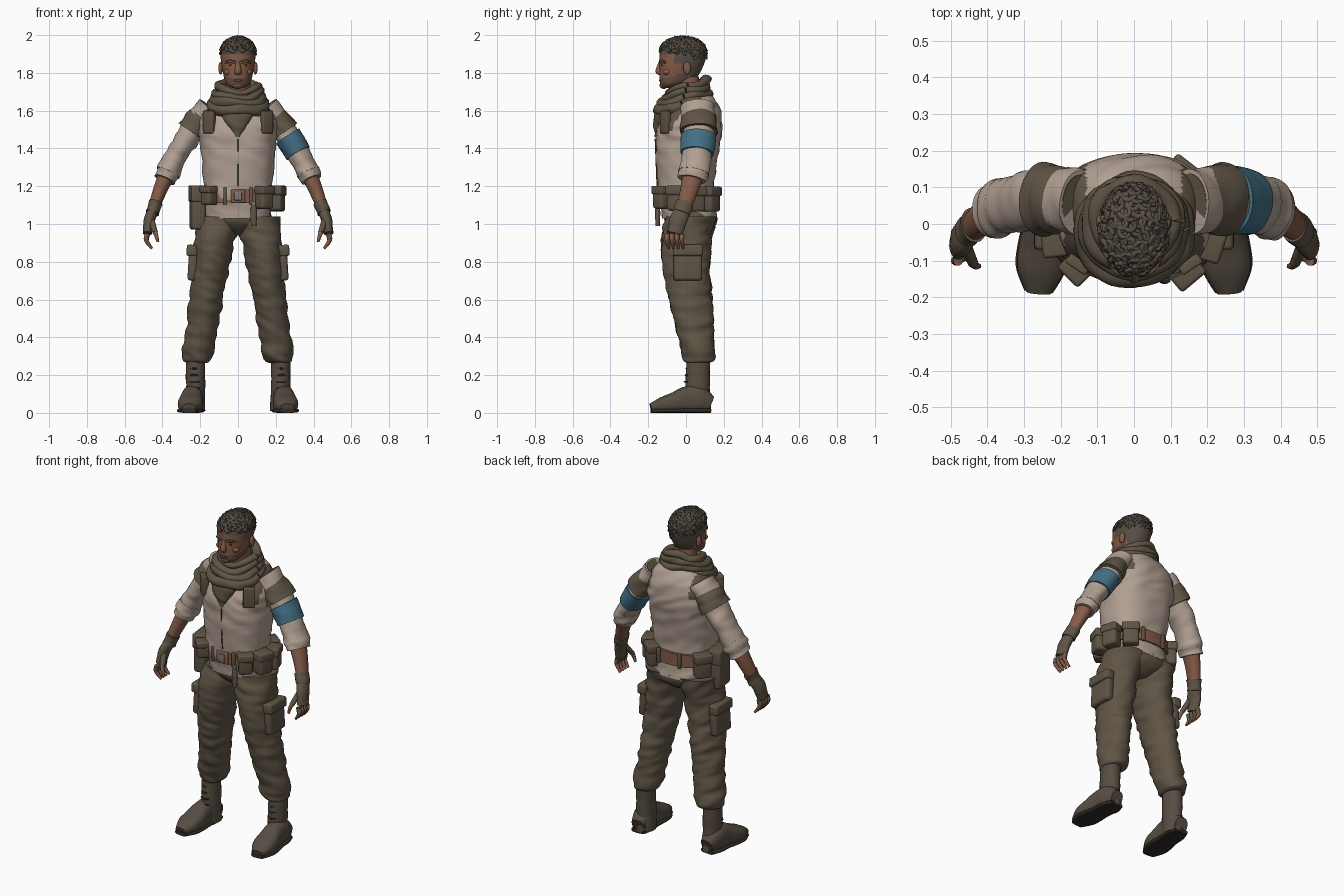
import bpy, bmesh, math, random
from mathutils import Vector, Matrix, noise

random.seed(4)
if "Cube" in bpy.data.objects:
    bpy.data.objects.remove(bpy.data.objects["Cube"])

SIDES = ((-1, "right"), (1, "left"))
ACROSS, UP = Vector((0, 1, 0)), Vector((0, 0, 1))


def material(name, *colour):
    surface = bpy.data.materials.new(name)
    surface.use_nodes = True
    surface.diffuse_color = (*colour, 1)
    for node in surface.node_tree.nodes:
        if node.type == "BSDF_PRINCIPLED":
            node.inputs["Base Color"].default_value = (*colour, 1)
            node.inputs["Roughness"].default_value = .9
    return surface


KHAKI = material("khaki cloth", .115, .09, .06)
SHIRT = material("pale shirt", .44, .35, .29)
SKIN = material("skin", .24, .105, .065)
LEATHER = material("belt leather", .22, .105, .065)
BLUE = material("blue band", .055, .16, .23)
HAIR = material("hair", .1, .08, .06)
STUBBLE = material("stubble", .14, .08, .055)
DARK = material("dark detail", .03, .025, .02)
METAL = material("dull metal", .2, .19, .18)
BOOT = material("boot leather", .095, .075, .055)


def finish(name, bm, mats, rule=None):
    """Turn a bmesh into a shaded object, colouring faces by a rule."""
    bmesh.ops.recalc_face_normals(bm, faces=bm.faces)
    for face in bm.faces:
        face.smooth = True
        if rule:
            face.material_index = rule(face.calc_center_median())
    mesh = bpy.data.meshes.new(name)
    bm.to_mesh(mesh)
    bm.free()
    mesh.set_sharp_from_angle(angle=math.radians(50))
    for surface in mats:
        mesh.materials.append(surface)
    bpy.context.collection.objects.link(bpy.data.objects.new(name, mesh))


def spline(rings, steps):
    """Smooth interpolation through rings of (x, y, z, radius, depth radius)."""
    padded = [rings[0], *rings, rings[-1]]
    path = []
    for before, start, end, after in zip(padded, padded[1:], padded[2:], padded[3:]):
        for step in range(steps):
            t = step / steps
            path.append([q + t / 2 * (r - p + t * (2*p - 5*q + 4*r - s + t * (3*(q - r) + s - p)))
                         for p, q, r, s in zip(before, start, end, after)])
    return path + [list(rings[-1])]


def loft(name, strands, mats, side=1, ref=None, sides=24, steps=5, fold=0, square=1, rule=None, floor=None):
    """Skin elliptical rings; level rings by default, or square to the path when ref is given."""
    bm = bmesh.new()
    for rings in strands:
        path = spline(rings, steps)
        skin = []
        for i, (x, y, z, width, depth) in enumerate(path):
            centre, u, v = Vector((x, y, z)), Vector((1, 0, 0)), ACROSS
            if ref:
                tangent = Vector(path[min(i + 1, len(path) - 1)][:3]) - Vector(path[max(i - 1, 0)][:3])
                u = ref.cross(tangent).normalized()
                v = tangent.cross(u).normalized()
            ring = []
            for k in range(sides):
                angle = math.tau * k / sides
                ca, sa = (math.copysign(abs(w) ** square, w) for w in (math.cos(angle), math.sin(angle)))
                p = centre + u * width * ca + v * depth * sa
                wave = noise.noise(Vector((p.x * 9, p.y * 9, p.z * 24 + 8 * p.x * side)))
                p += (p - centre).normalized() * fold * wave
                if floor is not None:
                    p.z = max(p.z, floor)
                ring.append(bm.verts.new((p.x * side, p.y, p.z)))
            skin.append(ring)
        for low, high in zip(skin, skin[1:]):
            for k in range(sides):
                bm.faces.new((low[k - 1], low[k], high[k], high[k - 1]))
        bm.faces.new(skin[0])
        bm.faces.new(skin[-1])
    finish(name, bm, mats, rule)


def stack(name, mats, levels, x=0, **options):
    """Body of level rings, each given as (height, centre y, half width, half depth)."""
    loft(name, [[(x, y, z, width, depth) for z, y, width, depth in levels]], mats, **options)


def strand(points, radii, depth=1):
    return [(*p, r, r * depth) for p, r in zip(points, radii)]


def arm_point(t):
    """Curve from the collar through the elbow to the wrist."""
    collar, elbow, wrist = Vector((.15, .06, 1.62)), Vector((.37, .09, 1.35)), Vector((.46, -.03, 1.04))
    return collar.lerp(elbow, t).lerp(elbow.lerp(wrist, t), t)


def arm_part(name, mat, side, start, end, thick, thin, fold=.01):
    """Tapered tube along a stretch of the arm."""
    steps = [i / 4 for i in range(5)]
    points = [arm_point(start + (end - start) * t) for t in steps]
    radii = [thick + (thin - thick) * t for t in steps]
    loft(name, [strand(points, radii, 1.28)], [mat], side, ACROSS, 32, 6, fold)


def box(name, at, size, mat, yaw=0, bevel=.01, tilt=0):
    bm = bmesh.new()
    frame = Matrix.Translation(at) @ Matrix.Rotation(yaw, 4, "Z") @ Matrix.Rotation(tilt, 4, "Y")
    bmesh.ops.create_cube(bm, size=1, matrix=frame @ Matrix.Diagonal((*size, 1)))
    bmesh.ops.bevel(bm, geom=bm.edges[:], offset=bevel, segments=3, profile=.5, affect="EDGES")
    finish(name, bm, [mat])


def ball(name, at, size, mat):
    bm = bmesh.new()
    bmesh.ops.create_uvsphere(bm, u_segments=16, v_segments=10, radius=1,
                              matrix=Matrix.Translation(at) @ Matrix.Diagonal((*size, 1)))
    finish(name, bm, [mat])


# Shirt with cloth straps and shoulder yoke
def shirt_rule(p):
    across = abs(p.x)
    strap = p.y < 0 and .12 < across < .19 and p.z > 1.49
    yoke = across > .13 and p.z > (1.54 if p.y > .05 else 1.58)
    return int(strap or yoke)


stack("shirt", [SHIRT, KHAKI], [(1.03, .02, .17, .145), (1.2, 0, .18, .15), (1.42, .01, .2, .17), (1.52, .02, .21, .17),
                                (1.6, .04, .19, .14), (1.66, .05, .14, .1), (1.7, .04, .07, .07)],
      sides=80, steps=9, fold=.01, square=.85, rule=shirt_rule)
stack("shirt_zip", [DARK], [(1.2, -.14, .003, .016), (1.45, -.15, .003, .016)], sides=8)
for s, tag in SIDES:
    box(tag + "_strap_end", (s * .153, -.11, 1.54), (.066, .03, .12), KHAKI, s * .6, .006)

# Scarf: stacked loops and a hanging front point
loops = []
for level in range(4):
    turns = [math.tau * k / 16 for k in range(17)]
    reach = .135 - .01 * level
    loops.append([(reach * math.cos(a), reach * math.sin(a) * .95 + .01 * level - .02,
                   1.63 + .033 * level + .03 * math.sin(a) + .008 * math.sin(3 * a + level),
                   .032 - .003 * level, .03 - .003 * level) for a in turns])
loft("scarf_loops", loops, [KHAKI], ref=UP, sides=14, steps=3, fold=.012)
stack("scarf_point", [KHAKI], [(1.46, -.15, .01, .015), (1.57, -.13, .08, .04), (1.66, -.06, .11, .07)],
      steps=12, fold=.012)


# Neck and head, with hairline and stubble as face regions
def head_rule(p):
    hairline = 1.9 if p.y < -.06 else 1.85 if p.y < -.03 else 1.81 if p.y < .02 else 1.77
    jaw = p.y < .01 and p.z < 1.77 + max(0, p.y + .1) * .45
    return 1 if p.z > hairline else 2 if jaw else 0


stack("neck", [SKIN], [(1.62, .03, .07, .07), (1.78, 0, .064, .068)])
stack("head", [SKIN, HAIR, STUBBLE],
      [(1.72, -.09, .03, .035), (1.74, -.07, .06, .065), (1.78, -.04, .075, .1), (1.86, -.02, .09, .12),
       (1.92, -.015, .09, .12), (1.97, -.015, .06, .08), (1.98, -.015, .01, .02)],
      sides=56, steps=7, square=.92, rule=head_rule)
stack("nose", [SKIN], [(1.86, -.13, .01, .014), (1.81, -.14, .018, .022), (1.79, -.135, .015, .014)], sides=16)
ball("lips", (0, -.134, 1.76), (.026, .008, .006), SKIN)
ball("chin", (0, -.118, 1.735), (.03, .022, .02), STUBBLE)
for s, tag in SIDES:
    ball(tag + "_eye", (s * .034, -.127, 1.84), (.014, .007, .006), DARK)
    ball(tag + "_cheek", (s * .05, -.1, 1.805), (.024, .022, .018), SKIN)
    ball(tag + "_ear", (s * .092, .006, 1.825), (.012, .02, .034), SKIN)
    brow = [Vector((.012, -.134, 1.855)), Vector((.04, -.13, 1.862)), Vector((.066, -.108, 1.855))]
    loft(tag + "_brow_ridge", [strand(brow, (.008, .009, .006))], [SKIN], s, UP, 12)
    raised = [p + Vector((0, -.006, .004)) for p in brow]
    loft(tag + "_eyebrow", [strand(raised, (.004, .005, .003))], [HAIR], s, UP, 8)

# Curly hair: short arcs spread over the crown on a golden spiral
curls = []
count = 150
for i in range(count):
    height = 1 - 1.25 * (i + .5) / count
    angle = i * math.pi * (3 - math.sqrt(5))
    d = Vector((math.cos(angle), math.sin(angle), 0)) * math.sqrt(1 - height * height) + UP * height
    if height < .05 and d.y < .3 or height < .3 and d.y < -.6:
        continue
    root = Vector((d.x * .087, d.y * .12 - .016, 1.9 + d.z * .083))
    u = d.orthogonal().normalized()
    v = d.cross(u)
    turn = random.uniform(0, math.tau)
    size = .016 if height > .3 else .011
    spiral = [root + (u * math.cos(turn + k) + v * math.sin(turn + k)) * size + d * .002 * k for k in range(6)]
    curls.append(strand(spiral, [size * (.65 - .06 * k) for k in range(6)]))
loft("curly_hair", curls, [HAIR], ref=Vector((.3, .2, .9)), sides=8, steps=2)

# Sleeves, arms, gloves and hands
for s, tag in SIDES:
    arm_part(tag + "_sleeve", SHIRT, s, 0, .64, .07, .057, .013)
    arm_part(tag + "_upper_roll", SHIRT, s, .54, .62, .06, .064)
    arm_part(tag + "_lower_roll", SHIRT, s, .6, .68, .063, .058)
    arm_part(tag + "_shoulder_pad", KHAKI, s, 0, .24, .06, .08)
    arm_part(tag + "_forearm", SKIN, s, .6, 1, .046, .026, 0)
    arm_part(tag + "_glove_cuff", KHAKI, s, .88, .97, .037, .035, .006)
    knuckles = Vector((.48, -.06, .95))
    palm = [arm_point(.95), Vector((.47, -.04, 1.02)), knuckles]
    loft(tag + "_glove", [strand(palm, (.026, .03, .024), 1.6)], [KHAKI], s, ACROSS, fold=.004)
    covers, tips = [], []
    for finger in range(4):
        root = knuckles + ACROSS * (.026 * finger - .04)
        middle, tip = root + Vector((.006, 0, -.035)), root + Vector((-.024, .008, -.08))
        covers.append(strand([root, middle], (.014, .013)))
        tips.append(strand([root, middle, tip], (.012, .012, .007)))
    thumb = [Vector((.46, -.06, 1.02)), Vector((.438, -.108, .955)), Vector((.423, -.115, .905))]
    covers.append(strand(thumb[:2], (.018, .014)))
    tips.append(strand(thumb, (.012, .012, .007)))
    loft(tag + "_glove_fingers", covers, [KHAKI], s, ACROSS, 10)
    loft(tag + "_fingertips", tips, [SKIN], s, ACROSS, 10)
arm_part("blue_armband", BLUE, 1, .28, .44, .073, .069, .004)

# Trousers, cargo pockets and boots
stack("trouser_seat", [KHAKI], [(1.1, .02, .16, .13), (1.03, .025, .18, .14), (.98, .03, .15, .12), (.94, .03, .05, .06)],
      sides=40, fold=.008)
for s, tag in SIDES:
    leg = []
    for t in (i / 7 for i in range(8)):
        sway = .03 + .04 * t - .04 * math.sin(math.pi * t ** .6)
        leg.append((1.04 - .75 * t, sway, .08 + .035 * (1 - t) ** 1.5, .085 + .05 * (1 - t ** 1.5)))
    leg.append((.265, .066, .055, .06))
    loft(tag + "_trouser_leg", [[(.215 - .11 * (z - .27) / .77, y, z, w, d) for z, y, w, d in leg]],
         [KHAKI], s, sides=40, steps=8, fold=.014)
    box(tag + "_cargo_pocket", (s * .238, .01, .79), (.05, .15, .18), KHAKI, 0, .016, -s * .06)
    box(tag + "_cargo_flap", (s * .243, .01, .86), (.058, .16, .06), KHAKI, 0, .012, -s * .06)
    stack(tag + "_boot_shaft", [BOOT], [(.3, .066, .052, .062), (.15, .062, .05, .064), (.01, .066, .054, .066)],
          x=.225, side=s, fold=.005)
    heel, toe = Vector((.233, .13, 0)), Vector((.26, -.185, 0))
    foot, sole = [], []
    for i, (width, top) in enumerate(zip((.04, .057, .056, .064, .064, .035), (.09, .14, .14, .11, .085, .05))):
        spot = heel.lerp(toe, i / 5)
        foot.append((*(spot + UP * top / 2), width, top / 2))
        sole.append((*(spot + UP * .012), width + .004, .012))
    loft(tag + "_boot_foot", [foot], [BOOT], s, UP, square=.8, floor=.012)
    loft(tag + "_boot_sole", [sole], [DARK], s, UP, square=.6, floor=0)
    laces = []
    for k in range(5):
        middle = Vector((.228, .005 * k - .012, .13 + .035 * k))
        ends = [middle + Vector((w * .025, .014 * abs(w), 0)) for w in (-1, 0, 1)]
        laces.append(strand(ends, (.005, .005, .005)))
    loft(tag + "_boot_laces", laces, [DARK], s, UP, 8)

# Belt, buckle, pouches around the waist and hanging tool
stack("belt", [LEATHER], [(z, .01, .186, .157) for z in (1.11, 1.185)], sides=48, square=.85)
box("belt_buckle", (0, -.148, 1.148), (.075, .02, .07), LEATHER, 0, .006)
box("buckle_plate", (0, -.158, 1.148), (.04, .009, .045), METAL, 0, .003)
for x in (-.07, .07):
    box("front_belt_loop", (x, -.142, 1.148), (.02, .018, .09), KHAKI, 0, .005)
    box("back_belt_loop", (x, .164, 1.148), (.02, .018, .09), KHAKI, 0, .005)
for name, degrees, z, width, height in (
        ("left_front_pouch", -50, 1.14, .08, .12), ("left_hip_pouch", -18, 1.135, .09, .13),
        ("left_side_pouch", 18, 1.13, .09, .13), ("left_back_pouch", 52, 1.13, .09, .13),
        ("right_front_pouch", -135, 1.15, .07, .1), ("right_holster", 187, 1.085, .13, .23),
        ("right_back_pouch", 145, 1.125, .09, .14)):
    yaw = math.radians(degrees)
    at = Vector((.215 * math.cos(yaw), .165 * math.sin(yaw), z))
    box(name, at, (.075, width, height), KHAKI, yaw, .016)
    box(name + "_flap", at + UP * height * .33, (.085, width + .01, height * .38), KHAKI, yaw)
stack("hanging_tool", [KHAKI], [(1.1, -.15, .012, .01), (1.06, -.15, .018, .014), (.99, -.15, .014, .011)],
      x=.083, sides=12)
box("tool_clip", (.083, -.15, 1.1), (.02, .016, .04), METAL, 0, .004)
